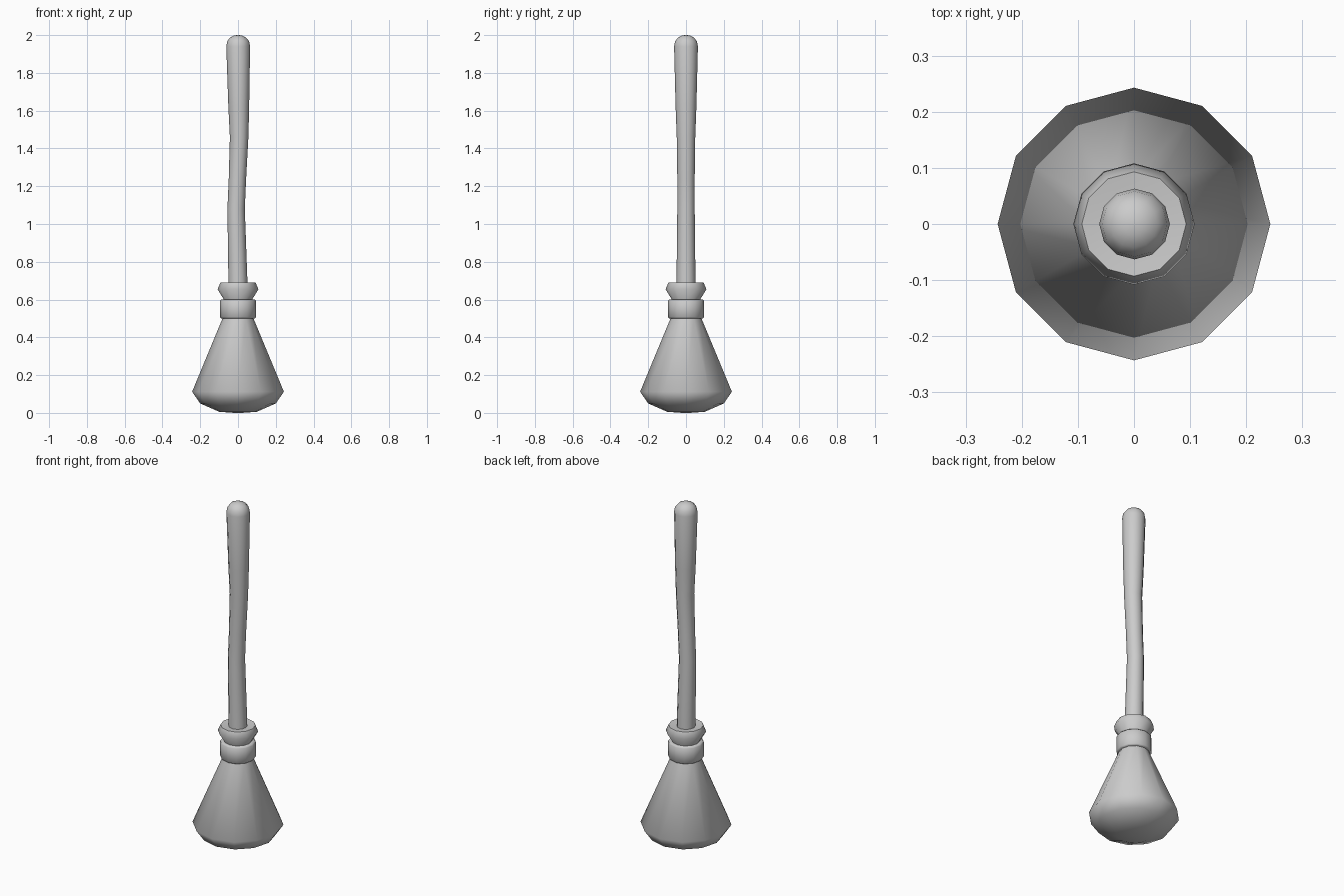
import bpy, bmesh, math

if "Cube" in bpy.data.objects:
    bpy.data.objects.remove(bpy.data.objects["Cube"])

SIDES = 12


def lathe(name, profile, closed=False, angle=60):
    """Sweep (radius, z, x offset) rings around z; cap the ends or close the loop."""
    bm = bmesh.new()
    rings = []
    for r, z, *off in profile:
        cx = off[0] if off else 0
        rings.append([bm.verts.new((cx + r * math.cos(2 * math.pi * i / SIDES),
                                    r * math.sin(2 * math.pi * i / SIDES), z))
                      for i in range(SIDES)])
    pairs = list(zip(rings, rings[1:]))
    if closed:
        pairs.append((rings[-1], rings[0]))
    else:
        bm.faces.new(rings[0][::-1])
        bm.faces.new(rings[-1])
    for a, b in pairs:
        for i in range(SIDES):
            j = (i + 1) % SIDES
            bm.faces.new((a[i], a[j], b[j], b[i]))
    bmesh.ops.recalc_face_normals(bm, faces=bm.faces)
    mesh = bpy.data.meshes.new(name)
    bm.to_mesh(mesh)
    bm.free()
    obj = bpy.data.objects.new(name, mesh)
    bpy.context.collection.objects.link(obj)
    bpy.ops.object.select_all(action='DESELECT')
    obj.select_set(True)
    bpy.context.view_layer.objects.active = obj
    bpy.ops.object.shade_smooth_by_angle(angle=math.radians(angle))
    return obj


# Slightly crooked handle with a rounded tip
lathe("handle", [(0.05, 0.62, 0), (0.05, 0.72, -0.001), (0.046, 1.08, -0.01),
                 (0.046, 1.24, -0.003), (0.049, 1.46, 0.006), (0.055, 1.62, 0.004),
                 (0.063, 1.94, 0.001), (0.058, 1.967, 0.001), (0.042, 1.988, 0),
                 (0.02, 1.998, 0), (0.004, 2.0, 0)])

# Bristle bundle: rounded base, cone, pinched waist and flared collar
lathe("bristles", [(0.02, 0.0), (0.10, 0.006), (0.20, 0.05), (0.243, 0.112),
                   (0.082, 0.50), (0.072, 0.55), (0.075, 0.60),
                   (0.108, 0.655), (0.093, 0.69), (0.045, 0.685)])

# Binding band with softened edges
lathe("binding_band", [(0.07, 0.50), (0.088, 0.50), (0.095, 0.507),
                       (0.095, 0.593), (0.088, 0.60), (0.07, 0.60)],
      closed=True, angle=50)
